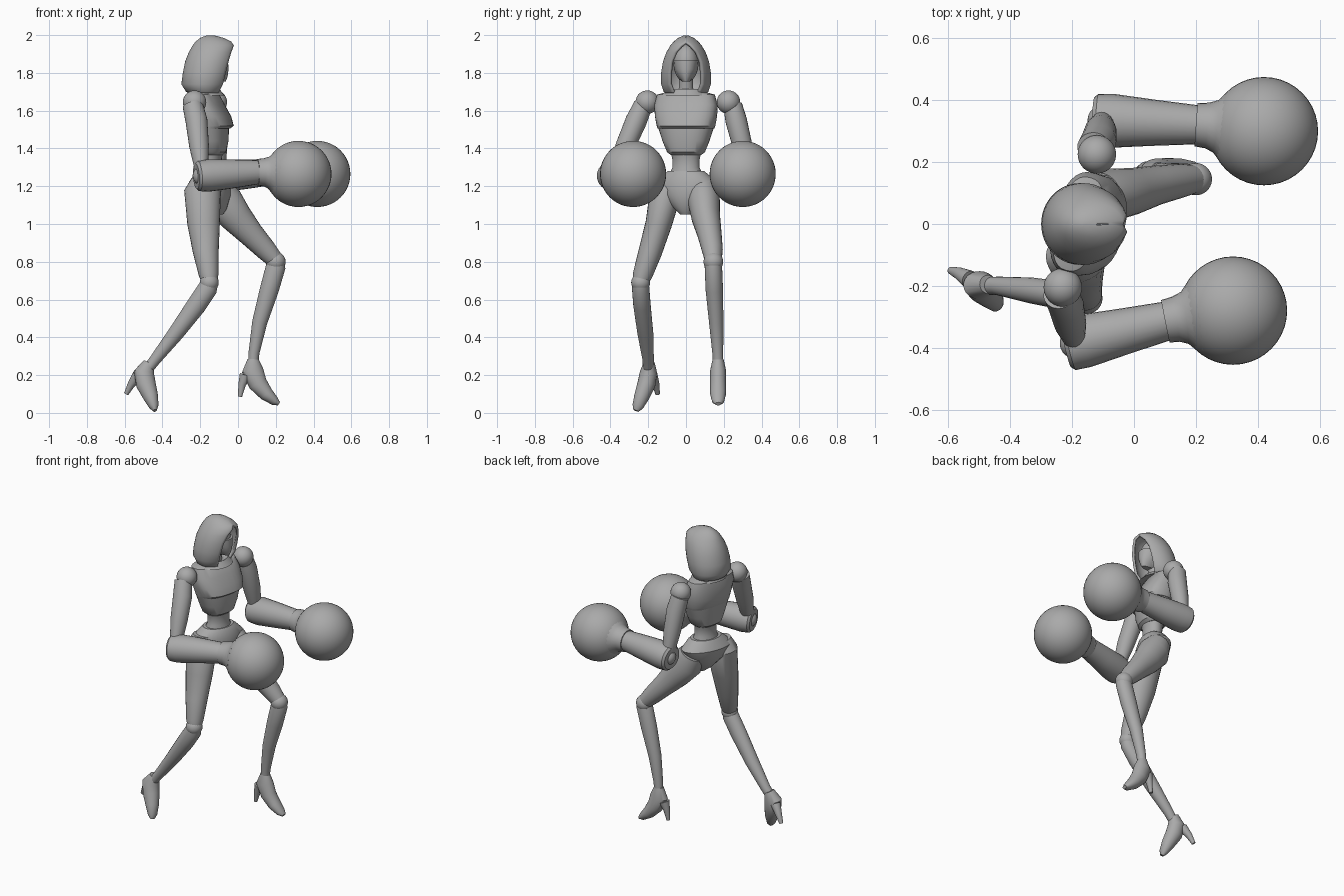
import bpy, bmesh, math
from mathutils import Vector

cube = bpy.data.objects.get("Cube")
if cube:
    bpy.data.objects.remove(cube, do_unlink=True)

grey = bpy.data.materials.new("plain grey")
grey.use_nodes = True
COLOUR = (0.4, 0.4, 0.4, 1)
grey.diffuse_color = COLOUR
grey.node_tree.nodes["Principled BSDF"].inputs["Base Color"].default_value = COLOUR


def finish(name, bm, angle=35):
    bmesh.ops.recalc_face_normals(bm, faces=bm.faces)
    mesh = bpy.data.meshes.new(name)
    bm.to_mesh(mesh)
    bm.free()
    mesh.materials.append(grey)
    ob = bpy.data.objects.new(name, mesh)
    bpy.context.collection.objects.link(ob)
    bpy.ops.object.select_all(action='DESELECT')
    ob.select_set(True)
    bpy.context.view_layer.objects.active = ob
    bpy.ops.object.shade_smooth_by_angle(angle=math.radians(angle))
    return ob


def skin(bm, rings, closed=True):
    """Join rings of points with quads."""
    loops = [[bm.verts.new(p) for p in ring] for ring in rings]
    n = len(loops[0])
    for a, b in zip(loops, loops[1:]):
        for i in range(n if closed else n - 1):
            j = (i + 1) % n
            bm.faces.new((a[i], a[j], b[j], b[i]))
    return loops


def ball(name, centre, radius, scale=(1, 1, 1)):
    bm = bmesh.new()
    bmesh.ops.create_uvsphere(bm, u_segments=40, v_segments=24, radius=radius)
    bmesh.ops.scale(bm, vec=scale, verts=bm.verts)
    bmesh.ops.translate(bm, vec=centre, verts=bm.verts)
    return finish(name, bm)


def limb(name, stations, sides=24):
    """Tube through (x, y, z, radius[, side radius]), rings square to the path."""
    pts = [Vector(s[:3]) for s in stations]
    rings = []
    for k, s in enumerate(stations):
        t = (pts[min(k + 1, len(pts) - 1)] - pts[max(k - 1, 0)]).normalized()
        u = Vector((0, 1, 0)).cross(t).normalized()
        v = t.cross(u)
        angles = [math.tau * i / sides for i in range(sides)]
        rings.append([pts[k] + u * s[3] * math.cos(a) + v * s[-1] * math.sin(a) for a in angles])
    bm = bmesh.new()
    loops = skin(bm, rings)
    bm.faces.new(loops[0])
    bm.faces.new(loops[-1])
    return finish(name, bm)


def stack(name, sections, yaw=0, power=1.0, sides=32, y=0.0):
    """Level rings (z, centre x, depth, width), turned by yaw degrees."""
    c, s = math.cos(math.radians(yaw)), math.sin(math.radians(yaw))
    rings = []
    for z, cx, rx, ry in sections:
        ring = []
        for i in range(sides):
            a = math.tau * i / sides
            p = math.copysign(abs(math.cos(a)) ** power, math.cos(a)) * rx
            q = math.copysign(abs(math.sin(a)) ** power, math.sin(a)) * ry
            ring.append((cx + p * c - q * s, y + p * s + q * c, z))
        rings.append(ring)
    bm = bmesh.new()
    loops = skin(bm, rings)
    bm.faces.new(loops[0])
    bm.faces.new(loops[-1])
    return finish(name, bm)


# Trunk, turned slightly to its own right
stack("chest", [(1.70, -.18, .05, .10), (1.685, -.18, .07, .155), (1.63, -.17, .09, .17),
                (1.57, -.15, .105, .165), (1.52, -.14, .11, .155), (1.505, -.145, .095, .15)],
      yaw=-14, power=.8)
stack("ribcage", [(1.515, -.15, .095, .15), (1.44, -.145, .09, .125), (1.38, -.145, .078, .1),
                  (1.365, -.145, .06, .08)], yaw=-14, power=.85)
stack("waist", [(1.40, -.145, .07, .09), (1.35, -.143, .056, .074), (1.30, -.143, .056, .072),
                (1.24, -.145, .075, .10)], yaw=-14)
stack("pelvis", [(1.28, -.145, .07, .10), (1.265, -.145, .08, .12), (1.22, -.15, .098, .168),
                 (1.15, -.14, .095, .13), (1.08, -.12, .06, .06), (1.05, -.11, .03, .03)],
      yaw=-22)

# Neck, head and face mask
stack("neck", [(1.66, -.18, .05, .055), (1.72, -.165, .038, .038), (1.80, -.15, .04, .038)])
stack("collar", [(1.68, -.17, .10, .12), (1.715, -.18, .08, .095), (1.70, -.18, .06, .07)], yaw=-10)
ball("head", (-.145, 0, 1.85), .1, (.8, .66, 1))
stack("face_mask", [(1.865, -.13, .077, .066), (1.82, -.125, .075, .06), (1.78, -.12, .065, .04),
                    (1.755, -.115, .05, .02)])

# Hood: level arcs left open at the face
# (z, back x, front x, half width, half opening)
HOOD = [(1.685, -.24, -.11, .10, .05), (1.70, -.275, -.10, .118, .07), (1.74, -.30, -.08, .132, .085),
        (1.80, -.292, -.065, .132, .085), (1.86, -.28, -.05, .122, .078), (1.91, -.26, -.035, .104, .055),
        (1.945, -.24, -.022, .083, .025), (1.965, -.225, -.035, .066, .001), (1.985, -.20, -.075, .042, .001),
        (1.997, -.17, -.12, .015, .001)]
rings = []
for z, back, front, wide, gap in HOOD:
    start = math.asin(gap / wide)
    r = (front - back) / (1 + math.cos(start))
    steps = 40
    arc = [start + (math.tau - 2 * start) * i / steps for i in range(steps + 1)]
    rings.append([(back + r + r * math.cos(a), wide * math.sin(a), z) for a in arc])
bm = bmesh.new()
loops = skin(bm, rings, closed=False)
bm.faces.new(loops[-1])
bmesh.ops.remove_doubles(bm, verts=bm.verts, dist=.004)
hood = finish("hood", bm, 50)
shell = hood.modifiers.new("thickness", 'SOLIDIFY')
shell.thickness = .016
shell.offset = -1

# Arms: side, shoulder, elbow, wrist, glove centre
ARMS = [("right", (-.23, -.205, 1.645), (-.19, -.385, 1.255), (.12, -.31, 1.275), (.32, -.28, 1.265)),
        ("left", (-.12, .225, 1.645), (-.10, .335, 1.255), (.22, .32, 1.275), (.42, .30, 1.265))]
for side, shoulder, elbow, wrist, fist in ARMS:
    S, E, W, G = map(Vector, (shoulder, elbow, wrist, fist))
    out = Vector((0, math.copysign(.022, S.y), 0))
    ball(side + "_shoulder", S, .062)
    limb(side + "_upper_arm", [(*(S + out - Vector((.01, 0, .015))), .054, .05),
                               (*(S.lerp(E, .25) + out * .6), .058, .057),
                               (*(S.lerp(E, .6) + out * .4), .052, .052),
                               (*S.lerp(E, .9), .036, .042), (*E, .03, .035)])
    ball(side + "_elbow", E, .05)
    limb(side + "_forearm", [(*E.lerp(W, -.1), .068, .072), (*E.lerp(W, -.06), .08, .085),
                             (*E.lerp(W, .1), .086, .087), (*E.lerp(W, .5), .077, .075),
                             (*W, .062, .062)])
    limb(side + "_cuff", [(*E.lerp(W, .94), .07), (*W.lerp(G, .08), .074), (*W.lerp(G, .22), .085),
                          (*W.lerp(G, .42), .13)])
    ball(side + "_glove", G, .175)

# Legs: back leg is the right, forward leg is the left
limb("right_thigh", [(-.185, -.10, 1.24, .06), (-.188, -.105, 1.18, .097, .085), (-.182, -.145, 1.0, .086, .07),
                     (-.17, -.19, .85, .068, .062), (-.155, -.23, .73, .052), (-.15, -.24, .695, .042)])
limb("right_shin", [(-.145, -.24, .70, .042), (-.16, -.24, .66, .052, .046), (-.22, -.233, .57, .052, .046),
                    (-.33, -.215, .42, .042), (-.44, -.2, .28, .03), (-.475, -.2, .235, .028)])
limb("left_thigh", [(-.11, .09, 1.19, .075), (-.075, .095, 1.12, .1, .085), (-.01, .105, 1.035, .086, .076),
                    (.07, .125, .945, .068, .064), (.15, .14, .86, .056, .055), (.2, .145, .805, .044)])
limb("left_shin", [(.205, .145, .82, .04), (.2, .145, .775, .052, .046), (.165, .15, .65, .05, .046),
                   (.115, .16, .48, .04, .038), (.085, .168, .32, .029), (.08, .17, .26, .027)])
ball("right_knee", (-.152, -.24, .69), .05)
ball("left_knee", (.2, .145, .8), .052)

# High-heeled shoes
limb("right_shoe", [(-.472, -.195, .265, .03), (-.498, -.198, .215, .054, .046), (-.487, -.21, .15, .052, .048),
                    (-.462, -.235, .085, .04, .04), (-.446, -.255, .035, .026, .03), (-.44, -.265, .012, .01, .015)])
limb("right_heel", [(-.53, -.18, .20, .03), (-.565, -.16, .15, .02), (-.592, -.15, .1, .012)])
limb("left_shoe", [(.08, .17, .285, .029), (.077, .17, .225, .057, .042), (.105, .17, .155, .05, .043),
                   (.15, .17, .1, .038, .042), (.195, .17, .062, .024, .032), (.217, .17, .048, .01, .016)])
limb("left_heel", [(.04, .17, .2, .032), (.022, .17, .15, .02), (.01, .17, .085, .011)])
